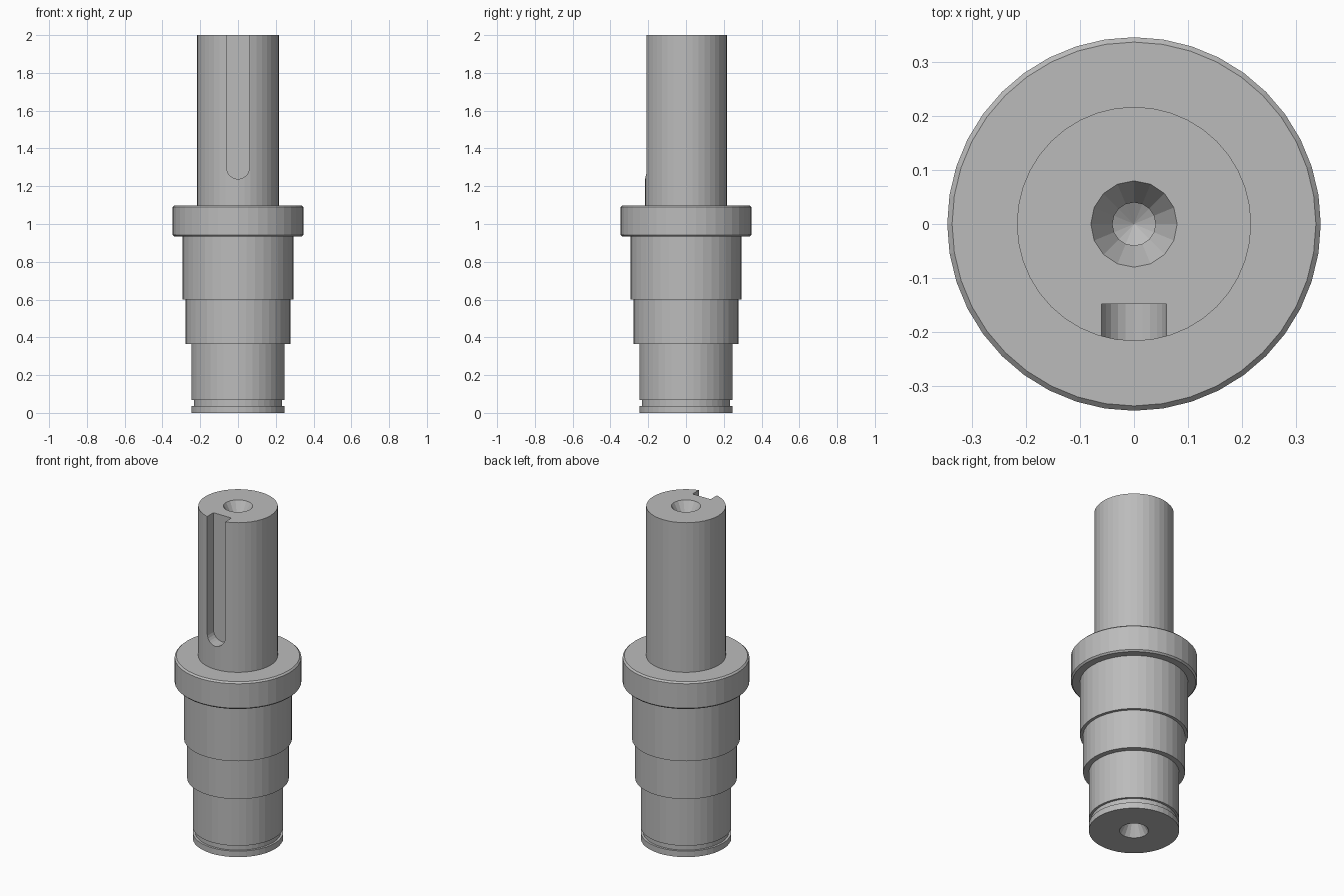
import bpy, bmesh, math

if "Cube" in bpy.data.objects:
    bpy.data.objects.remove(bpy.data.objects["Cube"], do_unlink=True)

steel = bpy.data.materials.new("grey steel")
steel.use_nodes = True
GREY = (0.5, 0.5, 0.5, 1)
steel.diffuse_color = GREY
steel.node_tree.nodes["Principled BSDF"].inputs["Base Color"].default_value = GREY


def finish(name, bm):
    bmesh.ops.recalc_face_normals(bm, faces=bm.faces)
    mesh = bpy.data.meshes.new(name)
    bm.to_mesh(mesh)
    bm.free()
    mesh.materials.append(steel)
    obj = bpy.data.objects.new(name, mesh)
    bpy.context.collection.objects.link(obj)
    return obj


def lathe(name, profile, sides):
    """Closed solid of revolution from (radius, height) points."""
    bm = bmesh.new()
    rings = []
    for r, z in profile:
        rings.append([bm.verts.new((r * math.cos(a), r * math.sin(a), z))
                      for a in (2 * math.pi * i / sides for i in range(sides))])
    for low, high in zip(rings, rings[1:]):
        for i in range(sides):
            j = (i + 1) % sides
            bm.faces.new((low[i], low[j], high[j], high[i]))
    bm.faces.new(rings[0])
    bm.faces.new(rings[-1])
    return finish(name, bm)


def centre_drill(name, face_z, inward):
    """Countersunk centre hole with a pointed pilot."""
    steps = [(0.083, -0.005), (0.08, 0), (0.04, 0.07), (0.04, 0.15), (0.0005, 0.173)]
    return lathe(name, [(r, face_z + inward * d) for r, d in steps], 16)


def keyway_cutter():
    """Slot with a round lower end, open at the shaft top."""
    bm = bmesh.new()
    half, centre, steps = 0.06, 1.298, 12
    outline = [(-half, 2.1)]
    for i in range(steps + 1):
        a = math.pi * (1 + i / steps)
        outline.append((half * math.cos(a), centre + half * math.sin(a)))
    outline.append((half, 2.1))
    face = bm.faces.new([bm.verts.new((x, -0.3, z)) for x, z in outline])
    grown = bmesh.ops.extrude_face_region(bm, geom=[face])
    moved = [v for v in grown["geom"] if isinstance(v, bmesh.types.BMVert)]
    bmesh.ops.translate(bm, verts=moved, vec=(0, 0.152, 0))
    # the extrusion leaves the starting face in place, so the solid is closed
    if not face.is_valid or any(e.is_boundary for e in bm.edges):
        bmesh.ops.holes_fill(bm, edges=[e for e in bm.edges if e.is_boundary])
    return finish("keyway_cutter", bm)


# Stepped shaft with ring groove, bearing seats and chamfered collar
shaft = lathe("stepped_shaft", [
    (0.247, 0), (0.247, 0.036), (0.234, 0.036), (0.234, 0.068),
    (0.247, 0.068), (0.247, 0.364), (0.278, 0.364), (0.278, 0.6),
    (0.295, 0.6), (0.295, 0.934), (0.337, 0.934), (0.346, 0.943),
    (0.346, 1.09), (0.337, 1.099), (0.217, 1.099), (0.217, 2.0)], 40)

# Keyway and centre holes
cutters = [keyway_cutter(),
           centre_drill("top_centre_cutter", 2, -1),
           centre_drill("bottom_centre_cutter", 0, 1)]
bpy.context.view_layer.objects.active = shaft
for cutter in cutters:
    cut = shaft.modifiers.new(cutter.name, 'BOOLEAN')
    cut.operation = 'DIFFERENCE'
    cut.solver = 'EXACT'
    cut.object = cutter
    bpy.ops.object.modifier_apply(modifier=cut.name)
    bpy.data.objects.remove(cutter, do_unlink=True)
